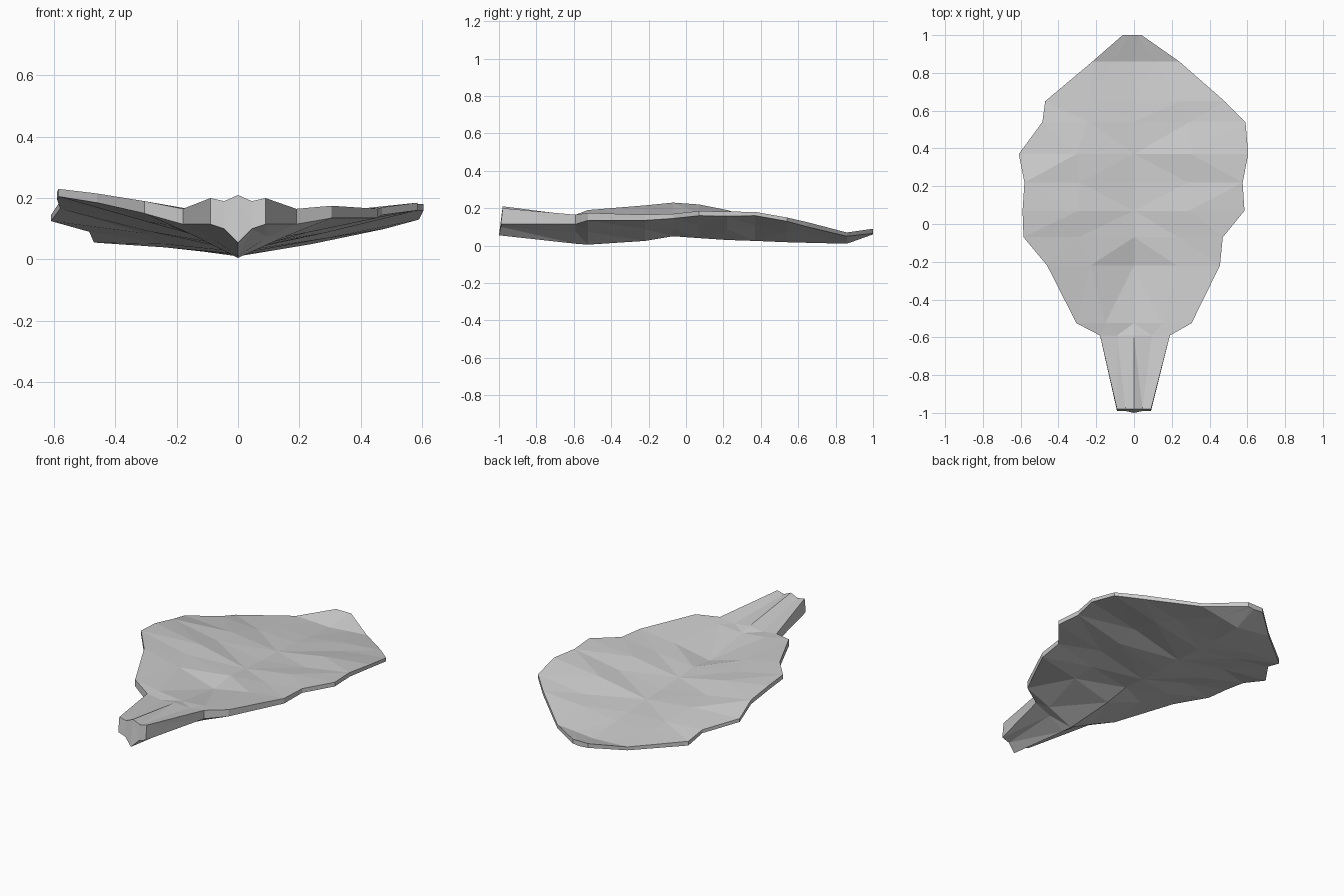
import bpy
import bmesh
from mathutils import Vector

# Remove the default object
default = bpy.data.objects.get("Cube")
if default:
    bpy.data.objects.remove(default, do_unlink=True)


def make_material(name, colour):
    material = bpy.data.materials.new(name)
    material.use_nodes = True
    material.diffuse_color = colour
    shader = material.node_tree.nodes["Principled BSDF"]
    shader.inputs["Base Color"].default_value = colour
    return material


# Leaf stations from stem tip to leaf tip:
# y, right rim x, left rim x, right rim z, left rim z, rim thickness, vein top z, vein bottom z, crease
stations = [
    (-.98, -.09, .09, .20, .20, .085, .21, .055, -.015),
    (-.59, -.18, .19, .165, .165, .05, .16, .01, -.01),
    (-.525, -.305, .305, .19, .175, .04, .145, .005, -.004),
    (-.22, -.46, .455, .215, .165, .03, .10, .025, .008),
    (-.07, -.585, .47, .23, .17, .025, .12, .05, -.006),
    (.07, -.59, .585, .22, .185, .025, .11, .04, .007),
    (.22, -.58, .575, .19, .182, .025, .10, .03, -.006),
    (.37, -.61, .605, .145, .18, .02, .095, .025, .01),
    (.54, -.485, .59, .11, .15, .02, .085, .018, -.004),
    (.65, -.47, .48, .08, .125, .025, .075, .015, .004),
    (.86, -.22, .24, .06, .07, .02, .05, .01, 0),
    (1, -.06, .04, .09, .09, .025, .09, .06, 0),
]


def cross_section(y, right_x, left_x, right_z, left_z, rim, top, bottom, crease):
    """Closed ring: top surface from right to left, then the underside back."""
    right = Vector((right_x, y, right_z))
    left = Vector((left_x, y, left_z))
    vein = Vector((0, y, top))
    fold = Vector((0, 0, crease))
    drop = Vector((0, 0, rim))
    keel = Vector((0, y, bottom))
    right_low, left_low = right - drop, left - drop
    upper = [right, right.lerp(vein, .5) + fold, vein, vein.lerp(left, .5) + fold, left]
    # The underside folds opposite to the top on the stem
    under = Vector((0, 0, abs(crease) if y < -.5 else crease))
    lower = [left_low, left_low.lerp(keel, .5) + under, keel,
             keel.lerp(right_low, .5) + under, right_low]
    return upper + lower


# Skin the stations into one faceted leaf with closed ends
mesh = bpy.data.meshes.new("leaf")
bm = bmesh.new()
rings = []
for station in stations:
    rings.append([bm.verts.new(point) for point in cross_section(*station)])

# The cut stem end leans forward at its lower edge
for vert in rings[0][5:]:
    vert.co.y -= .01
rings[0][7].co.y = -1

count = len(rings[0])
for front, back in zip(rings, rings[1:]):
    for i in range(count):
        j = (i + 1) % count
        bm.faces.new((front[i], front[j], back[j], back[i]))

# End caps, one strip of quads between the top and the underside
for ring in (rings[0], rings[-1]):
    for i in range(count // 2 - 1):
        bm.faces.new((ring[i], ring[i + 1], ring[count - 2 - i], ring[count - 1 - i]))

bmesh.ops.recalc_face_normals(bm, faces=bm.faces)
bmesh.ops.triangulate(bm, faces=bm.faces)
bm.to_mesh(mesh)
bm.free()

leaf = bpy.data.objects.new("leaf", mesh)
mesh.materials.append(make_material("light grey", (.6, .6, .6, 1)))
bpy.context.collection.objects.link(leaf)
